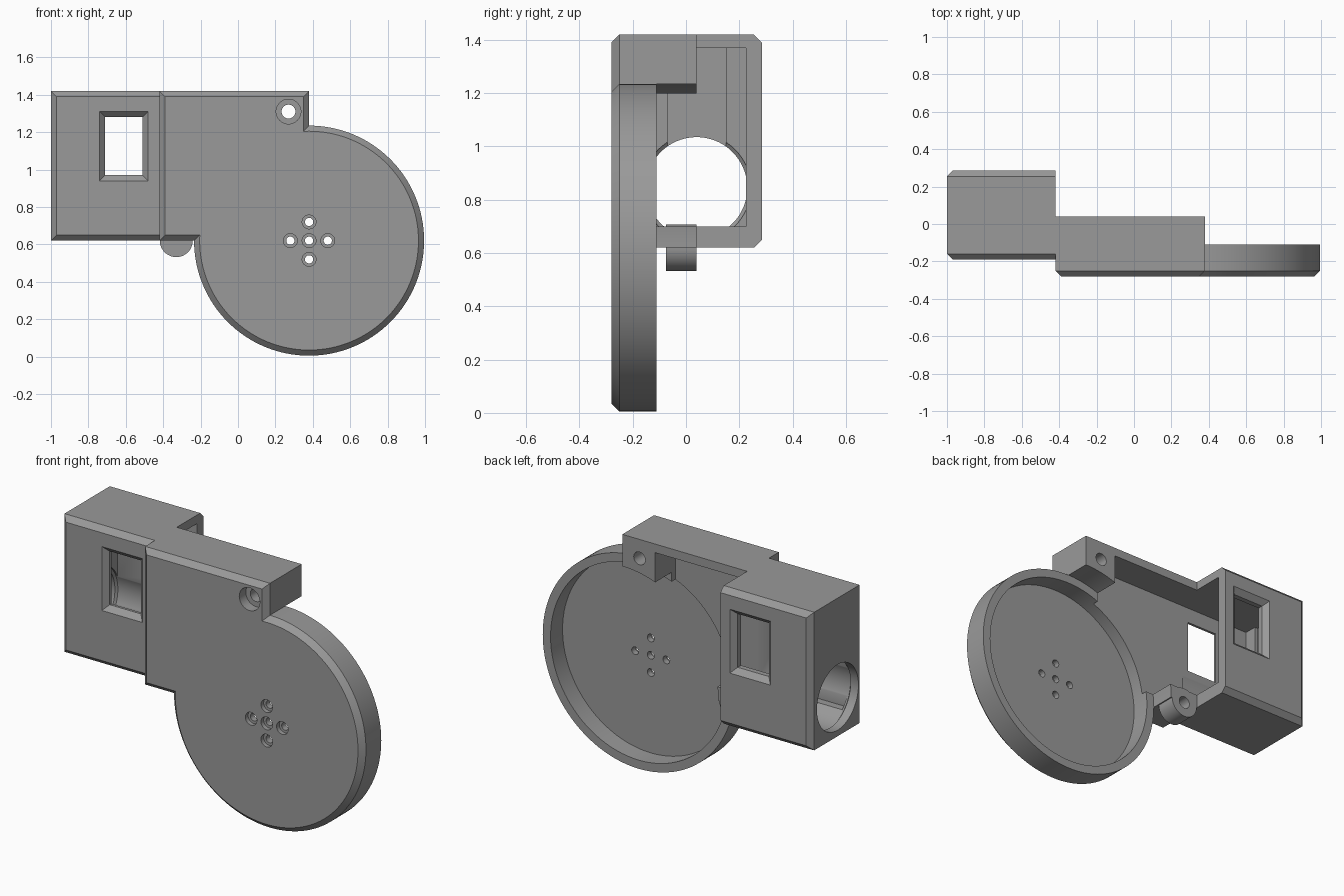
import bpy, bmesh, math

if "Cube" in bpy.data.objects:
    bpy.data.objects.remove(bpy.data.objects["Cube"])

grey = bpy.data.materials.new("plain grey")
grey.diffuse_color = (0.32, 0.32, 0.32, 1)
grey.use_nodes = True
grey.node_tree.nodes["Principled BSDF"].inputs["Base Color"].default_value = grey.diffuse_color


def loft(name, loops):
    """Closed solid through a stack of matching loops."""
    bm = bmesh.new()
    rings = [[bm.verts.new(p) for p in loop] for loop in loops]
    n = len(rings[0])
    for a, b in zip(rings, rings[1:]):
        for i in range(n):
            j = (i + 1) % n
            bm.faces.new((a[i], a[j], b[j], b[i]))
    bm.faces.new(rings[0])
    bm.faces.new(rings[-1])
    bmesh.ops.recalc_face_normals(bm, faces=bm.faces)
    me = bpy.data.meshes.new(name)
    bm.to_mesh(me)
    bm.free()
    me.materials.append(grey)
    ob = bpy.data.objects.new(name, me)
    bpy.context.collection.objects.link(ob)
    return ob


def rect(x0, x1, z0, z1, y):
    return [(x0, y, z0), (x1, y, z0), (x1, y, z1), (x0, y, z1)]


def block(name, x0, x1, y0, y1, z0, z1):
    return loft(name, [rect(x0, x1, z0, z1, y) for y in (y0, y1)])


def lathe(name, x, z, profile, n=48):
    """Round solid along y; profile holds (radius, y)."""
    ang = [2 * math.pi * i / n for i in range(n)]
    return loft(name, [[(x + r * math.cos(a), y, z + r * math.sin(a)) for a in ang]
                       for r, y in profile])


def bore(name, y, z, profile, n=96):
    """Round solid along x; profile holds (radius, x)."""
    ang = [2 * math.pi * i / n for i in range(n)]
    return loft(name, [[(x, y + r * math.cos(a), z + r * math.sin(a)) for a in ang]
                       for r, x in profile])


def combine(ob, other, op):
    mod = ob.modifiers.new(op, 'BOOLEAN')
    mod.operation, mod.object, mod.solver = op, other, 'EXACT'
    bpy.context.view_layer.update()
    deps = bpy.context.evaluated_depsgraph_get()
    me = bpy.data.meshes.new_from_object(ob.evaluated_get(deps))
    ob.modifiers.clear()
    ob.data = me
    bpy.data.objects.remove(other)


def join(ob, other):
    combine(ob, other, 'UNION')


def cut(ob, other):
    combine(ob, other, 'DIFFERENCE')


C = 0.03                      # chamfer
DX, DZ, DR = 0.38, 0.62, 0.615  # disc centre and radius

# Bridge between the disc and the end box, cleared behind the disc
body = loft("housing", [rect(-0.42 + C, DX - C, 0.62 + C, 1.42 - C, -0.28),
                        rect(-0.42, DX, 0.62, 1.42, -0.28 + C),
                        rect(-0.42, DX, 0.62, 1.42, 0.04)])
cut(body, lathe("disc_clearance", DX, DZ, [(DR, -0.11), (DR, 0.3)], 128))

# Disc with chamfered front rim
join(body, lathe("disc", DX, DZ, [(DR - C, -0.28), (DR, -0.28 + C), (DR, -0.11)], 128))

# End box, chamfered around its front and back faces
join(body, loft("end_box", [rect(-1 + C, -0.42, 0.62 + C, 1.42 - C, -0.19),
                            rect(-1, -0.42, 0.62, 1.42, -0.19 + C),
                            rect(-1, -0.42, 0.62, 1.42, 0.285 - C),
                            rect(-1 + C, -0.42, 0.62 + C, 1.42 - C, 0.285)]))

# Hollows
cut(body, lathe("disc_hollow", DX, DZ, [(DR - 0.05, -0.22), (DR - 0.05, -0.05)], 128))
cut(body, block("box_hollow", -0.93, -0.30, -0.145, 0.225, 0.70, 1.37))
cut(body, block("bridge_hollow", -0.35, 0.17, -0.145, 0.2, 0.70, 1.37))
cut(body, block("wall_slot", -0.95, -0.90, -0.07, 0.15, 0.85, 1.37))

# Round opening in the end wall, slightly wider inside
cut(body, bore("end_opening", 0.04, 0.845,
               [(0.19, -1.1), (0.19, -0.95), (0.203, -0.94), (0.203, -0.47)]))

# Flared windows, front and back
for y, s in ((-0.19, 1), (0.285, -1)):
    cut(body, loft("window", [rect(-0.75, -0.47, 0.93, 1.32, y - s * 0.01),
                              rect(-0.71, -0.51, 0.97, 1.28, y + s * 0.03),
                              rect(-0.71, -0.51, 0.97, 1.28, y + s * 0.1)]))

# Screw lug under the bridge with a blind hole
join(body, lathe("screw_lug", -0.33, 0.62, [(0.088, -0.075), (0.088, 0.04)]))
cut(body, lathe("lug_hole", -0.33, 0.62, [(0.036, -0.05), (0.036, 0.1)]))

# Counterbored screw holes
cut(body, lathe("corner_hole", 0.27, 1.31,
                [(0.066, -0.3), (0.066, -0.22), (0.037, -0.22), (0.037, 0.1)]))
for dx, dz in ((0, 0), (0.1, 0), (-0.1, 0), (0, 0.1), (0, -0.1)):
    cut(body, lathe("disc_hole", DX + dx, DZ + dz,
                    [(0.037, -0.3), (0.037, -0.255), (0.022, -0.255), (0.022, -0.1)], 32))

# Shading
bpy.ops.object.select_all(action='DESELECT')
body.select_set(True)
bpy.context.view_layer.objects.active = body
bpy.ops.object.shade_smooth_by_angle(angle=math.radians(25))
